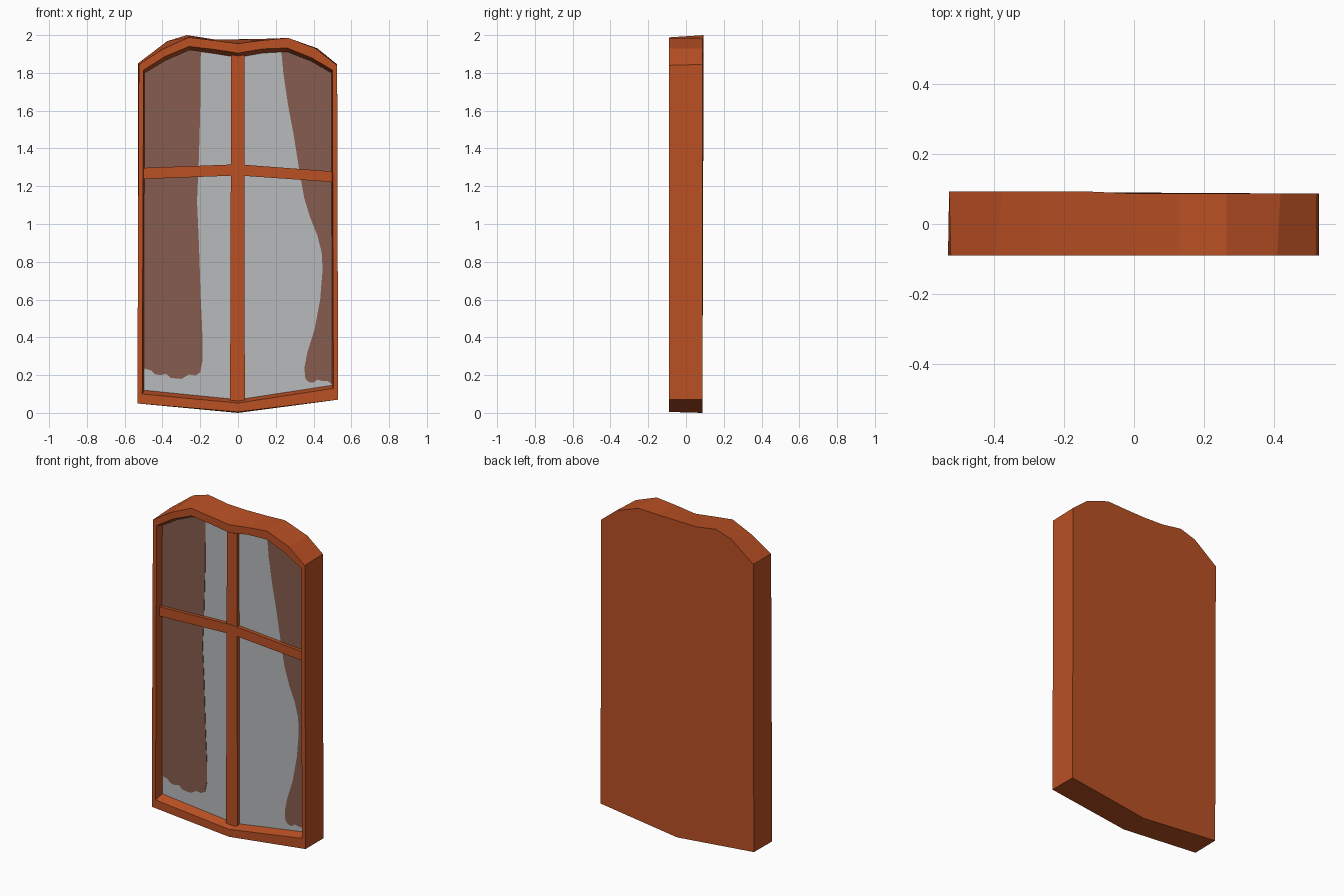
import bpy, bmesh


def srgb(r, g, b):
    f = lambda c: c / 12.92 if c <= 0.04045 else ((c + 0.055) / 1.055) ** 2.4
    return (f(r / 255), f(g / 255), f(b / 255), 1)


def material(name, rgb):
    m = bpy.data.materials.new(name)
    m.diffuse_color = srgb(*rgb)
    return m


wood = material("orange_wood", (186, 80, 36))
glass = material("grey_glass", (184, 186, 188))
cloth = material("brown_curtain", (134, 92, 78))


def finish(name, bm, mat, recalc=True):
    if recalc:
        bmesh.ops.recalc_face_normals(bm, faces=bm.faces)
    me = bpy.data.meshes.new(name)
    bm.to_mesh(me)
    bm.free()
    me.materials.append(mat)
    ob = bpy.data.objects.new(name, me)
    bpy.context.collection.objects.link(ob)
    return ob


def ring(bm, pts, y):
    return [bm.verts.new((x, y, z)) for x, z in pts]


def bridge(bm, a, b):
    n = len(a)
    for i in range(n):
        j = (i + 1) % n
        bm.faces.new((a[i], a[j], b[j], b[i]))


def slab(name, pts, y0, y1, mat):
    """Extrude a front-view outline from y0 to y1."""
    bm = bmesh.new()
    a, b = ring(bm, pts, y0), ring(bm, pts, y1)
    bm.faces.new(a)
    bm.faces.new(b[::-1])
    bridge(bm, a, b)
    return finish(name, bm, mat)


# Outlines in (x, z): bottom left, middle, right, then the wavy top right to left
outer_front = [(-.533, .05), (0, .005), (.53, .07), (.525, 1.84), (.41, 1.93),
               (.265, 1.985), (.13, 1.972), (0, 1.955), (-.13, 1.972),
               (-.26, 1.988), (-.4, 1.925), (-.525, 1.845)]
outer_back = [(-.53, .05), (0, 0), (.53, .07), (.525, 1.845), (.42, 1.93),
              (.265, 1.985), (.13, 1.98), (0, 1.978), (-.13, 1.978),
              (-.27, 2.0), (-.375, 1.968), (-.53, 1.85)]
inner_front = [(-.507, .10), (0, .052), (.505, .13), (.5, 1.815), (.39, 1.88),
               (.26, 1.932), (.13, 1.927), (0, 1.905), (-.13, 1.925),
               (-.26, 1.94), (-.39, 1.885), (-.5, 1.815)]
inner_back = [(-.497, .12), (0, .07), (.497, .146), (.495, 1.80), (.385, 1.862),
              (.255, 1.912), (.13, 1.905), (0, 1.882), (-.13, 1.903),
              (-.255, 1.92), (-.385, 1.865), (-.495, 1.80)]
PANE_Y = -0.037

# Frame: recessed reveal, front border, sides and closed back
bm = bmesh.new()
r0 = ring(bm, inner_back, PANE_Y)
r1 = ring(bm, inner_front, -.09)
r2 = ring(bm, outer_front, -.09)
r3 = ring(bm, outer_back, .087)
for v in r3[8:]:
    v.co.y = .093
for a, b in ((r0, r1), (r1, r2), (r2, r3)):
    bridge(bm, a, b)
bm.faces.new(r3)
floor = bm.faces.new(r0)      # closes the shell so normals are reliable
bmesh.ops.recalc_face_normals(bm, faces=bm.faces)
bmesh.ops.delete(bm, geom=[floor], context='FACES_ONLY')
finish("window_frame", bm, wood, recalc=False)

# Glass pane
slab("glass_pane", inner_back, PANE_Y, PANE_Y + .004, glass)

# Glazing bars
slab("vertical_bar", [(-.042, .065), (-.003, .062), (.036, .067), (.034, 1.895),
                      (0, 1.89), (-.036, 1.895)], -.058, PANE_Y + .002, wood)
slab("horizontal_bar", [(-.503, 1.238), (0, 1.257), (.503, 1.222), (.503, 1.278),
                        (0, 1.316), (-.503, 1.297)], -.06, PANE_Y + .002, wood)

# Curtains: thin plates on the glass
left = [(-.197, 1.91), (-.255, 1.917), (-.385, 1.864), (-.496, 1.80), (-.498, .235),
        (-.46, .225), (-.44, .205), (-.41, .2), (-.38, .207), (-.355, .185),
        (-.30, .18), (-.26, .203), (-.225, .198), (-.2, .215), (-.187, .28),
        (-.187, .38), (-.197, .6), (-.207, .9), (-.217, 1.12), (-.207, 1.35),
        (-.2, 1.6)]
right = [(.23, 1.91), (.24, 1.8), (.265, 1.63), (.295, 1.47), (.325, 1.28),
         (.35, 1.14), (.38, 1.04), (.42, .94), (.443, .85), (.448, .76), (.435, .6),
         (.405, .44), (.367, .32), (.352, .24), (.355, .185), (.375, .163),
         (.40, .16), (.42, .176), (.45, .168), (.475, .168), (.498, .152),
         (.496, 1.80), (.385, 1.86), (.255, 1.91)]
for name, pts in (("left_curtain", left), ("right_curtain", right)):
    slab(name, pts, PANE_Y - .003, PANE_Y + .001, cloth)
